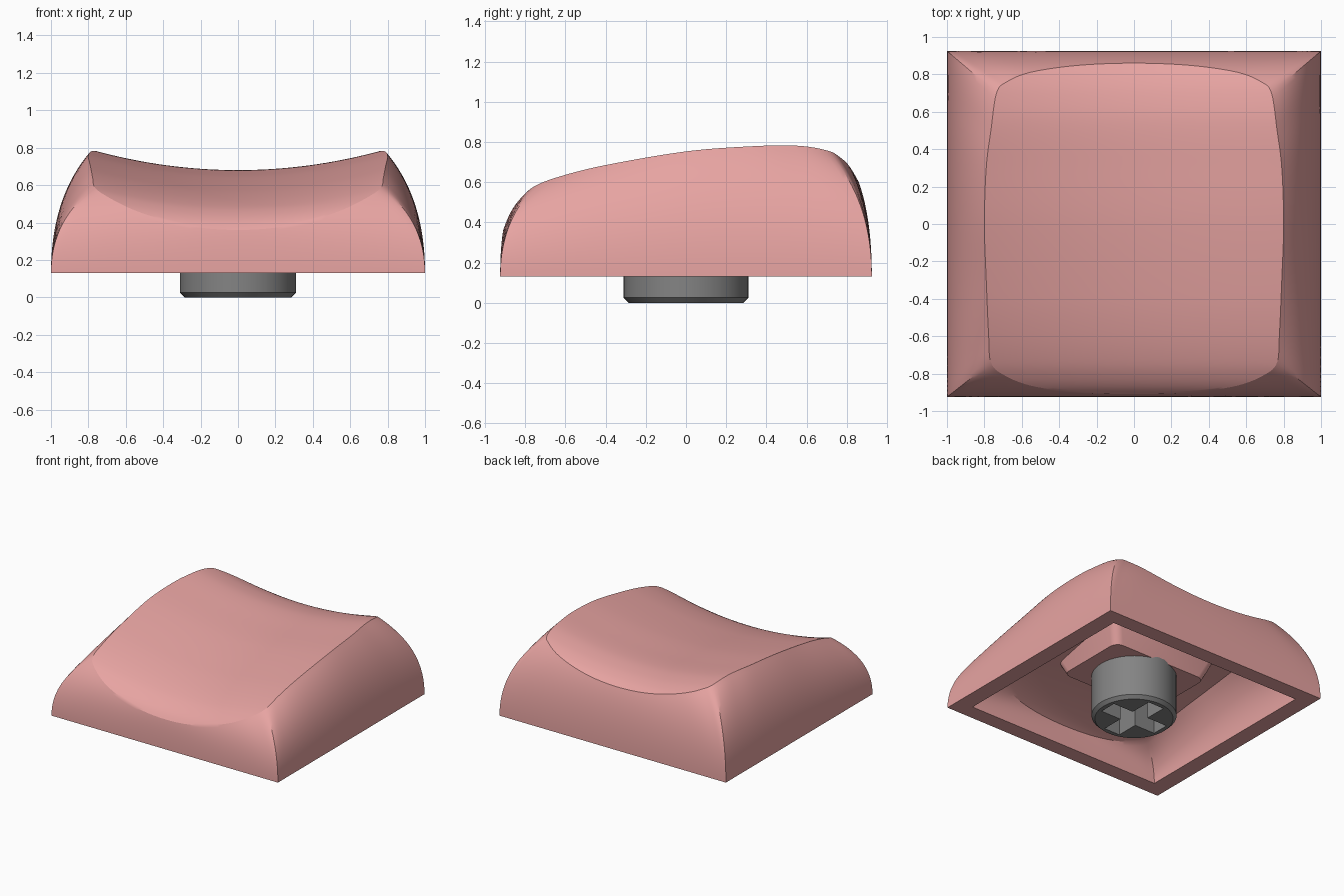
import bpy, bmesh, math
from mathutils import Vector

if "Cube" in bpy.data.objects:
    bpy.data.objects.remove(bpy.data.objects["Cube"])

BASE_Z, HALF_Y = 0.13, 0.925
FRONT_Y, BACK_Y = -0.74, 0.70      # where the top edge turns its corners
FRONT_X, BACK_X = 0.765, 0.735

# Height of the dished top along its centre line: (y, z)
CENTRE = [(-0.91, 0.36), (-0.88, 0.397), (-0.83, 0.437), (-0.75, 0.48), (-0.6, 0.53),
          (-0.4, 0.576), (0, 0.64), (0.3, 0.667), (0.55, 0.68), (0.7, 0.663),
          (0.8, 0.633), (0.86, 0.60)]

# Right half of the edge around the dish, seen from above
EDGE = [(0, -0.91), (0.3, -0.90), (0.55, -0.865), (0.7, -0.805), (0.765, -0.74),
        (0.777, -0.6), (0.79, -0.3), (0.80, 0), (0.79, 0.3), (0.765, 0.5),
        (0.735, 0.70), (0.68, 0.76), (0.55, 0.812), (0.3, 0.848), (0, 0.86)]


def slope(i):
    a, b = CENTRE[max(i - 1, 0)], CENTRE[min(i + 1, len(CENTRE) - 1)]
    return (b[1] - a[1]) / (b[0] - a[0])


def dish(x, y, bow):
    """Smooth height of the dish, raised toward the sides by bow."""
    y = min(max(y, CENTRE[0][0]), CENTRE[-1][0])
    i = max(k for k in range(len(CENTRE) - 1) if CENTRE[k][0] <= y)
    (y0, z0), (y1, z1) = CENTRE[i], CENTRE[i + 1]
    h = y1 - y0
    t = (y - y0) / h
    z = (z0 * (1 + 2 * t) * (1 - t) ** 2 + z1 * t * t * (3 - 2 * t)
         + h * slope(i) * t * (1 - t) ** 2 + h * slope(i + 1) * t * t * (t - 1))
    return z + bow * x * x


def closed_curve(points, steps):
    out, n = [], len(points)
    for i in range(n):
        a, b, c, d = (Vector(points[(i + k) % n]) for k in (-1, 0, 1, 2))
        for s in range(steps):
            t = s / steps
            out.append(0.5 * (2 * b + (c - a) * t + (2 * a - 5 * b + 4 * c - d) * t * t
                              + (3 * b - a - 3 * c + d) * t ** 3))
    return out


def base_point(p):
    """Point of the base rectangle below a point of the dish edge."""
    if p.y < FRONT_Y:
        return Vector((max(-1, min(1, p.x / FRONT_X)), -HALF_Y))
    if p.y > BACK_Y:
        return Vector((max(-1, min(1, p.x / BACK_X)), HALF_Y))
    f = (p.y - FRONT_Y) / (BACK_Y - FRONT_Y)
    return Vector((math.copysign(1, p.x), HALF_Y * (2 * f - 1)))


def shell_rings(edge_scale, base_scale, drop, bow, wall_steps, top_steps):
    """Rings from the base up the bulged wall and in over the dish."""
    edge = [p * edge_scale for p in outline]
    base = [base_point(p) * base_scale for p in outline]
    rings = []
    for s in range(wall_steps):
        t = s / wall_steps
        ring = []
        for b, e in zip(base, edge):
            h = dish(e.x, e.y, bow) - drop - BASE_Z
            xy = b + (e - b) * t * t
            ring.append((xy.x, xy.y, BASE_Z + h * (1.24 * t * (1 - t) + t * t)))
        rings.append(ring)
    for s in range(top_steps):
        f = 1 - (s / top_steps) ** 1.4
        rings.append([(e.x * f, e.y * f, dish(e.x * f, e.y * f, bow) - drop) for e in edge])
    return rings


def finish(bm, name, mat):
    bmesh.ops.recalc_face_normals(bm, faces=bm.faces)
    mesh = bpy.data.meshes.new(name)
    bm.to_mesh(mesh)
    bm.free()
    ob = bpy.data.objects.new(name, mesh)
    bpy.context.collection.objects.link(ob)
    mesh.materials.append(mat)
    return ob


def smooth(ob, angle=25):
    bpy.ops.object.select_all(action='DESELECT')
    ob.select_set(True)
    bpy.context.view_layer.objects.active = ob
    bpy.ops.object.shade_smooth_by_angle(angle=math.radians(angle))


pink = bpy.data.materials.new("pink_plastic")
pink.diffuse_color = (0.80, 0.37, 0.36, 1)
pink.use_nodes = True
pink.node_tree.nodes["Principled BSDF"].inputs["Base Color"].default_value = pink.diffuse_color
grey = bpy.data.materials.new("grey_plastic")
grey.diffuse_color = (0.23, 0.23, 0.23, 1)
grey.use_nodes = True
grey.node_tree.nodes["Principled BSDF"].inputs["Base Color"].default_value = grey.diffuse_color

# Hollow cap: inner ceiling, inner wall, rim, outer wall, dished top
outline = closed_curve(EDGE + [(-x, y) for x, y in EDGE[-2:0:-1]], 6)
inner = shell_rings(0.87, 0.866, 0.17, 0.05, 10, 14)
outer = shell_rings(1.0, 1.0, 0.0, 0.177, 18, 28)
bm = bmesh.new()
loops = [[bm.verts.new(c) for c in ring] for ring in inner[::-1] + outer]
n = len(outline)
for a, b in zip(loops, loops[1:]):
    for i in range(n):
        j = (i + 1) % n
        bm.faces.new((a[i], a[j], b[j], b[i]))
for loop, drop in ((loops[0], 0.17), (loops[-1], 0.0)):
    tip = bm.verts.new((0, 0, dish(0, 0, 0) - drop))
    for i in range(n):
        bm.faces.new((loop[i], loop[(i + 1) % n], tip))
smooth(finish(bm, "cap_shell", pink))

# Tapered mounting pad under the ceiling
bm = bmesh.new()
bmesh.ops.create_cube(bm, size=1)
for v in bm.verts:
    hx, hy, z = (0.42, 0.30, 0.35) if v.co.z < 0 else (0.49, 0.37, 0.52)
    v.co = (math.copysign(hx, v.co.x), math.copysign(hy, v.co.y), z)
upright = [e for e in bm.edges if abs(e.verts[0].co.z - e.verts[1].co.z) > 0.1]
bmesh.ops.bevel(bm, geom=upright, offset=0.06, segments=4, profile=0.5, affect='EDGES')
smooth(finish(bm, "mounting_pad", pink))

# Round stem with a chamfered lower edge
bm = bmesh.new()
rings = []
for r, z in ((0.285, 0), (0.31, 0.025), (0.31, 0.37)):
    rings.append([bm.verts.new((r * math.cos(k * math.tau / 64), r * math.sin(k * math.tau / 64), z))
                  for k in range(64)])
for a, b in zip(rings, rings[1:]):
    for i in range(64):
        j = (i + 1) % 64
        bm.faces.new((a[i], a[j], b[j], b[i]))
bm.faces.new(rings[0][::-1])
bm.faces.new(rings[-1])
stem = finish(bm, "stem", grey)

# Cross-shaped socket cut into the stem
bm = bmesh.new()
w, l = 0.07, 0.25
cross = [(w, l), (-w, l), (-w, w), (-l, w), (-l, -w), (-w, -w),
         (-w, -l), (w, -l), (w, -w), (l, -w), (l, w), (w, w)]
face = bm.faces.new([bm.verts.new((x, y, -0.1)) for x, y in cross])
ext = bmesh.ops.extrude_face_region(bm, geom=[face])
bmesh.ops.translate(bm, vec=(0, 0, 0.4),
                    verts=[g for g in ext["geom"] if isinstance(g, bmesh.types.BMVert)])
cutter = finish(bm, "socket_cutter", grey)
cutter.hide_render = True
cut = stem.modifiers.new("socket", 'BOOLEAN')
cut.operation, cut.object, cut.solver = 'DIFFERENCE', cutter, 'EXACT'
bpy.context.view_layer.objects.active = stem
stem.select_set(True)
bpy.ops.object.modifier_apply(modifier="socket")
bpy.data.objects.remove(cutter)
smooth(stem)
